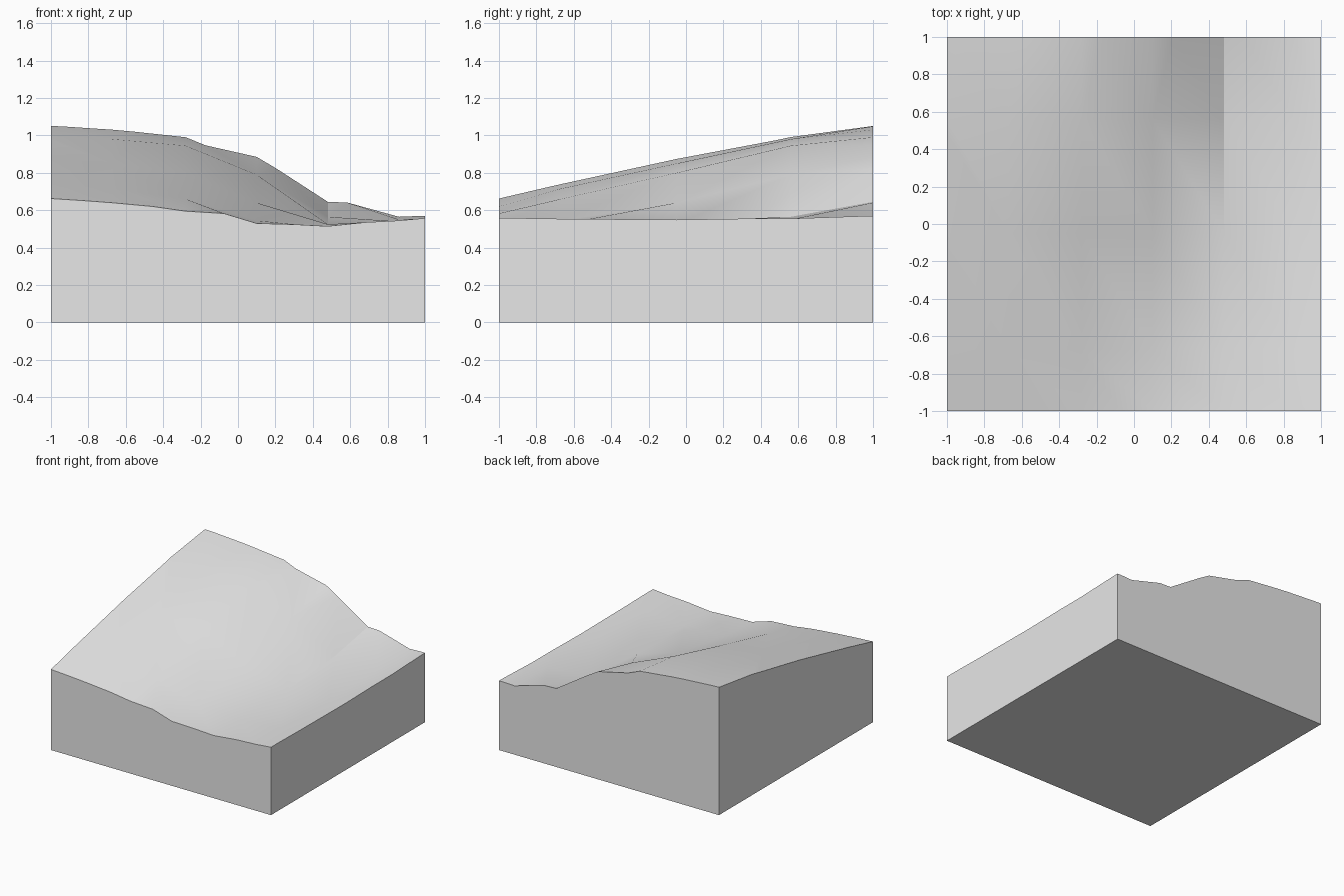
import bpy, bmesh, math
from mathutils import Vector

cube = bpy.data.objects.get("Cube")
if cube:
    bpy.data.objects.remove(cube, do_unlink=True)

# Stone material
stone = bpy.data.materials.new("light_grey")
stone.use_nodes = True
grey = (0.8, 0.8, 0.8, 1.0)
stone.diffuse_color = grey
stone.node_tree.nodes["Principled BSDF"].inputs["Base Color"].default_value = grey

# Height grid: hillside on the left falling into a valley on the right
columns = [-1.05, -0.67, -0.28, 0.10, 0.48, 0.86, 1.24]
rows = {
    -1.28: [0.60, 0.576, 0.54, 0.517, 0.506, 0.545, 0.58],
    -0.67: [0.743, 0.715, 0.66, 0.545, 0.525, 0.545, 0.57],
    -0.05: [0.878, 0.85, 0.80, 0.64, 0.525, 0.54, 0.565],
    0.56: [0.993, 0.98, 0.945, 0.79, 0.565, 0.55, 0.565],
    1.17: [1.075, 1.05, 1.008, 0.922, 0.676, 0.571, 0.565],
}

bm = bmesh.new()
grid = [[bm.verts.new((x, y, z)) for x, z in zip(columns, heights)]
        for y, heights in rows.items()]
for low, high in zip(grid, grid[1:]):
    for i in range(len(columns) - 1):
        bm.faces.new((low[i], low[i + 1], high[i]))
        bm.faces.new((low[i + 1], high[i + 1], high[i]))

# Trim the ground to a square plot
for side in ((1, 0, 0), (-1, 0, 0), (0, 1, 0), (0, -1, 0)):
    bmesh.ops.bisect_plane(bm, geom=bm.verts[:] + bm.edges[:] + bm.faces[:],
                           plane_co=Vector(side), plane_no=Vector(side),
                           clear_outer=True)

# Drop the rim to form the side walls, then close the underside
rim = [e for e in bm.edges if e.is_boundary]
skirt = bmesh.ops.extrude_edge_only(bm, edges=rim)["geom"]
for v in skirt:
    if isinstance(v, bmesh.types.BMVert):
        v.co.z = 0
bmesh.ops.holes_fill(bm, edges=[e for e in bm.edges if e.is_boundary], sides=0)
bmesh.ops.recalc_face_normals(bm, faces=bm.faces[:])

mesh = bpy.data.meshes.new("terrain_block")
bm.to_mesh(mesh)
bm.free()
mesh.materials.append(stone)
block = bpy.data.objects.new("terrain_block", mesh)
bpy.context.collection.objects.link(block)

# Soft ground with crisp rim and valley crease
bpy.ops.object.select_all(action="DESELECT")
block.select_set(True)
bpy.context.view_layer.objects.active = block
bpy.ops.object.shade_smooth_by_angle(angle=math.radians(28))
